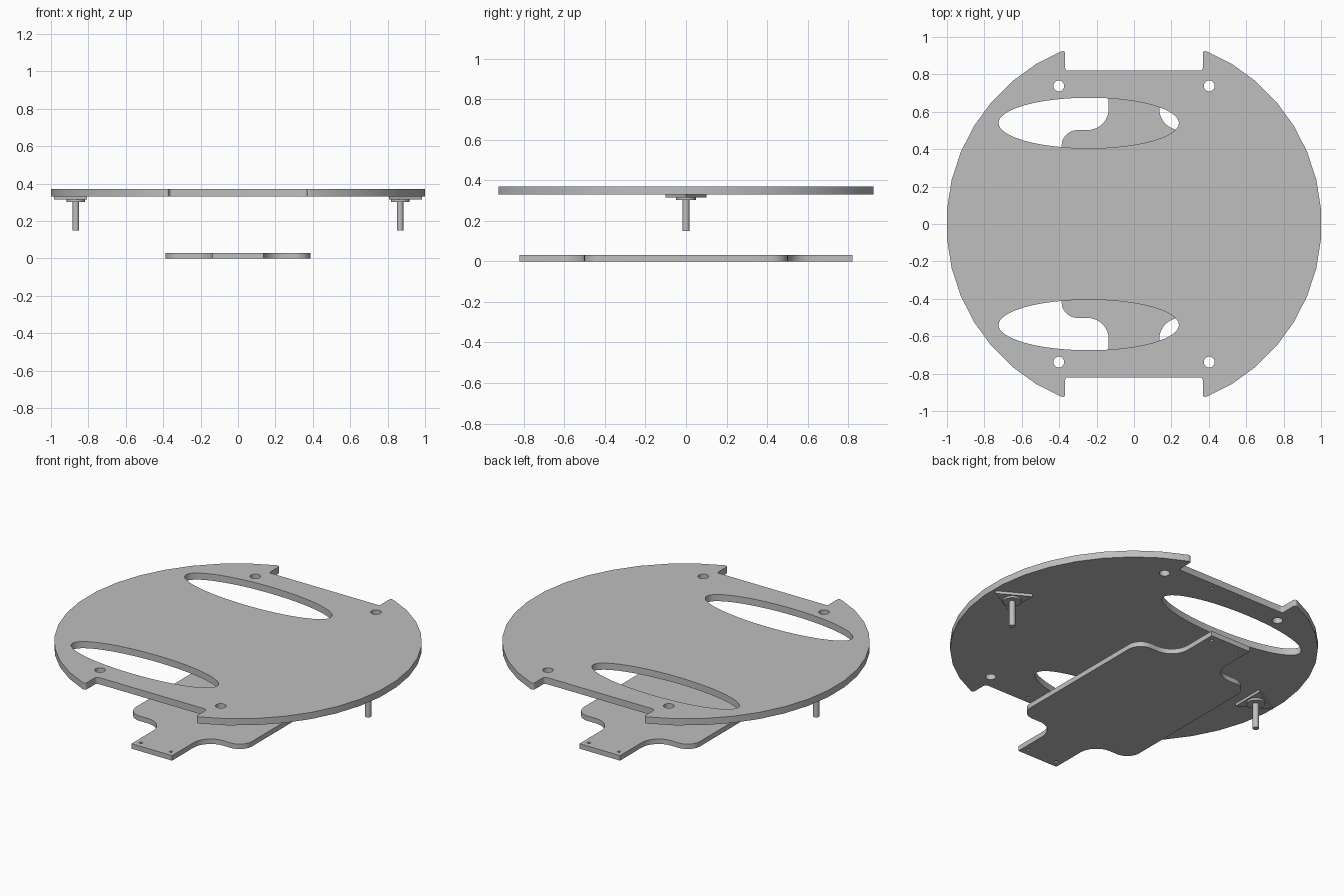
import bpy, bmesh, math
from math import cos, sin, radians, pi

cube = bpy.data.objects.get("Cube")
if cube:
    bpy.data.objects.remove(cube, do_unlink=True)

grey = bpy.data.materials.new("plain grey")
grey.use_nodes = True
grey.diffuse_color = (0.52, 0.52, 0.52, 1)
grey.node_tree.nodes["Principled BSDF"].inputs["Base Color"].default_value = grey.diffuse_color


def arc(cx, cy, rx, ry, start, end, steps):
    """Points along an elliptical arc, angles in degrees."""
    angles = [radians(start + (end - start) * i / steps) for i in range(steps + 1)]
    return [(cx + rx * cos(a), cy + ry * sin(a)) for a in angles]


def oval(cx, cy, rx, ry, steps):
    return arc(cx, cy, rx, ry, 0, 360, steps)[:-1]


def four_way(quarter):
    """Closed outline from its +x +y quarter, listed counterclockwise."""
    back = quarter + [(-x, y) for x, y in reversed(quarter)]
    return back + [(-x, -y) for x, y in back]


def prisms(name, items):
    """One object of upright prisms, each given as (outline, bottom, top)."""
    bm = bmesh.new()
    for outline, low, high in items:
        face = bm.faces.new([bm.verts.new((x, y, low)) for x, y in outline])
        top = bmesh.ops.extrude_face_region(bm, geom=[face])["geom"]
        verts = [v for v in top if isinstance(v, bmesh.types.BMVert)]
        bmesh.ops.translate(bm, verts=verts, vec=(0, 0, high - low))
    bmesh.ops.recalc_face_normals(bm, faces=bm.faces)
    mesh = bpy.data.meshes.new(name)
    bm.to_mesh(mesh)
    bm.free()
    mesh.materials.append(grey)
    obj = bpy.data.objects.new(name, mesh)
    bpy.context.collection.objects.link(obj)
    return obj


def activate(obj):
    bpy.ops.object.select_all(action="DESELECT")
    obj.select_set(True)
    bpy.context.view_layer.objects.active = obj


def finish(obj, holes=None):
    """Cut the holes, then smooth the rounded walls."""
    activate(obj)
    if holes:
        cutter = prisms(obj.name + "_cutter", holes)
        cutter.hide_render = True
        mod = obj.modifiers.new("holes", "BOOLEAN")
        mod.operation = "DIFFERENCE"
        mod.solver = "EXACT"
        mod.object = cutter
        bpy.ops.object.modifier_apply(modifier=mod.name)
        bpy.data.objects.remove(cutter, do_unlink=True)
    bpy.ops.object.shade_smooth_by_angle(angle=radians(30))


LOW, HIGH, THICK = 0.33, 0.37, 0.03
signs = [(sx, sy) for sx in (-1, 1) for sy in (-1, 1)]

# Round top plate with a notch at front and back
quarter = arc(0, 0, 1.003, 1.003, 4.5, 58.5, 6)
quarter += [(0.39, 0.922)] + arc(0.38, 0.912, 0.012, 0.012, 80, 180, 4)
quarter += arc(0.353, 0.835, 0.015, 0.015, 0, -90, 4)
top_plate = prisms("top_plate", [(four_way(quarter), LOW, HIGH)])

# Oval windows, bolt holes and shallow screw holes in the top plate
holes = [(oval(-0.242, s * 0.54, 0.482, 0.135, 64), LOW - 0.1, HIGH + 0.1) for s in (-1, 1)]
holes += [(oval(sx * 0.402, sy * 0.738, 0.029, 0.029, 24), LOW - 0.1, HIGH + 0.1) for sx, sy in signs]
holes += [(oval(sx * 0.1, sy * 0.78, 0.01, 0.01, 12), LOW - 0.1, LOW + 0.025) for sx, sy in signs]
finish(top_plate, holes)

# Lower plate with narrow necks and a screw hole in each corner
quarter = [(0.387, 0.2)] + arc(0.302, 0.417, 0.085, 0.085, 0, 90, 10)
quarter += arc(0.25, 0.617, 0.115, 0.115, 270, 180, 12) + [(0.135, 0.82)]
lower_plate = prisms("lower_plate", [(four_way(quarter), 0, THICK)])
finish(lower_plate, [(oval(sx * 0.1, sy * 0.78, 0.01, 0.01, 12), -0.1, THICK + 0.1) for sx, sy in signs])

# Hanging pins, each on a collar and a triangular pad pointing outwards
for side, label in ((1, "left"), (-1, "right")):
    x = side * 0.867
    triangle = [(x + side * px, py) for px, py in oval(0, 0, 0.118, 0.118, 3)]
    finish(prisms(label + "_pad", [(triangle, 0.314, LOW)]))
    finish(prisms(label + "_collar", [(oval(x, 0, 0.05, 0.05, 32), 0.302, 0.314)]))
    finish(prisms(label + "_pin", [(oval(x, 0, 0.017, 0.017, 24), 0.15, 0.302)]))
